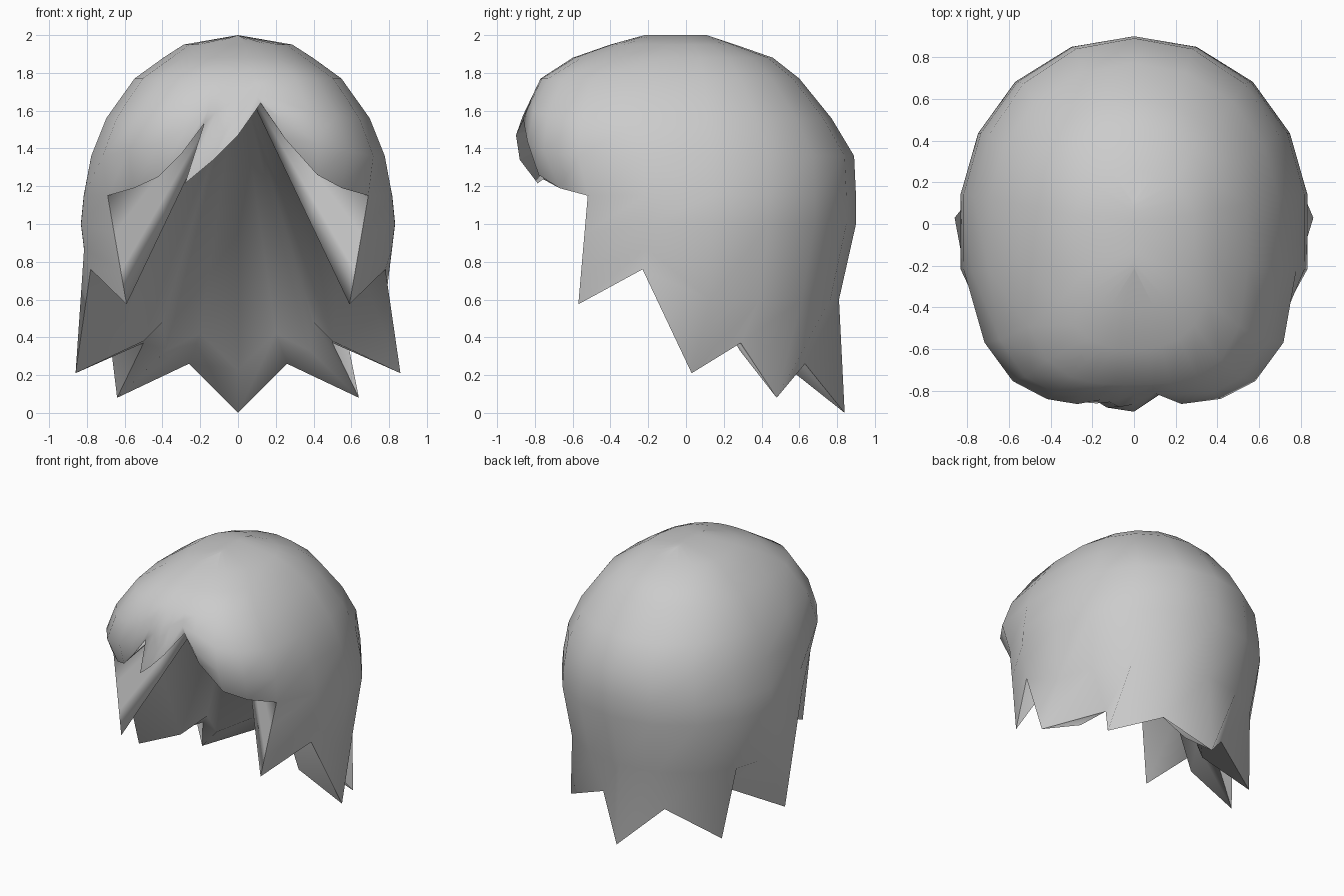
import bpy, bmesh
from mathutils import Vector

if "Cube" in bpy.data.objects:
    bpy.data.objects.remove(bpy.data.objects["Cube"])

# Dome cross-sections: z, half width, back y, front y
RINGS = [(2.0, 0, .11, -.22), (1.95, .29, .26, -.40), (1.88, .40, .46, -.60),
         (1.77, .55, .60, -.77), (1.56, .70, .77, -.87), (1.36, .78, .89, -.89),
         (1.15, .825, .90, -.87), (1.0, .84, .90, -.86), (.6, .79, .81, -.8)]


def ring_point(d, z):
    """Point on the dome at height z in the direction of outline point d."""
    p = 2.1 if d[1] > 0 else (3.2 if 1.2 < z < 1.8 else 2.6)
    c, s = d[0] / .83, d[1] / .9
    n = (abs(c) ** p + abs(s) ** p) ** (1 / p)
    c, s = c / n, s / n
    for a, b in zip(RINGS, RINGS[1:]):
        if z >= b[0]:
            break
    t = (a[0] - z) / (a[0] - b[0])
    w, yb, yf = (a[i] + (b[i] - a[i]) * t for i in (1, 2, 3))
    return Vector((w * c, (yb if s > 0 else -yf) * s, z))


def flip(p):
    return Vector((-p[0], p[1], p[2]))


TOP = [2.0, 1.95, 1.88, 1.77]
CORNER = Vector((.69, -.52, 1.15))
TIP = Vector((.59, -.57, .575))
APEX = Vector((0, -.02, 1.81))

# Back and side hair, back to front: outline direction, hem point, underside point
strands = [((0, .9), (0, .84, .0), (0, .55, .23)),
           ((.30, .86), (.26, .63, .26), (.2, .46, .42)),
           ((.57, .69), (.64, .48, .08), (.38, .285, .33)),
           ((.73, .43), (.50, .29, .37), (.40, .2, .48)),
           ((.82, .14), (.86, .03, .21), (.50, .02, .38)),
           ((.83, -.23), (.78, -.23, .76), (.56, -.17, .98)),
           ((.69, -.52), TIP, TIP.lerp(APEX, .35))]
half, half_under = [], []
for d, hem, under in strands:
    hem = Vector(hem)
    col = [ring_point(d, z) for z in TOP + [1.56, 1.36, 1.15]]
    if hem == TIP:
        col[-1] = CORNER.copy()
        col += [CORNER.lerp(TIP, .35), CORNER.lerp(TIP, .7)]
    elif hem.z > .6:
        col += [ring_point(d, 1.0), ring_point(d, .87)]
    else:
        col += [ring_point(d, 1.0), ring_point(d, .6)]
    half.append(col + [hem])
    half_under.append([hem, Vector(under), APEX])


def mirrored(cols):
    return [[flip(p) for p in c] for c in reversed(cols[1:])] + cols


# Fringe: hem points from right to left, optional direction for the overlapping lock
fringe_hem = [((.69, -.52, 1.15), None), ((.55, -.67, 1.19), None),
              ((.42, -.78, 1.26), None), ((.25, -.83, 1.45), None),
              ((.12, -.82, 1.64), None), ((0, -.90, 1.47), None),
              ((-.13, -.88, 1.34), (-.08, -.89)), ((-.28, -.785, 1.215), (-.14, -.88)),
              ((-.18, -.86, 1.53), (-.19, -.87)), ((-.30, -.85, 1.37), None),
              ((-.42, -.78, 1.25), None), ((-.55, -.67, 1.19), None),
              ((-.69, -.52, 1.15), None)]
fringe, fringe_under = [], []
for hem, d in fringe_hem:
    d = d or hem[:2]
    low = 1.5 if hem[0] == -.28 else hem[2]
    zs = [1.77 - (1.77 - low) * f for f in (.21 / .62, .41 / .62)]
    fringe.append([ring_point(d, z) for z in TOP + zs] + [Vector(hem)])
    fringe_under.append([Vector(hem), Vector(hem).lerp(APEX, .35), APEX])

# Side edges of the front locks, run inward to the same point
side = [[p, p.lerp(APEX, .35), APEX] for p in half[-1][6:]]
side_left = [[flip(p) for p in c] for c in side]


def make_part(name, grids):
    bm = bmesh.new()
    for cols in grids:
        vs = [[bm.verts.new(p) for p in col] for col in cols]
        for a, b in zip(vs, vs[1:]):
            for i in range(len(a) - 1):
                bm.faces.new((a[i], a[i + 1], b[i + 1], b[i]))
    bmesh.ops.remove_doubles(bm, verts=bm.verts, dist=.002)
    bmesh.ops.recalc_face_normals(bm, faces=bm.faces)
    for f in bm.faces:
        f.smooth = True
    me = bpy.data.meshes.new(name)
    bm.to_mesh(me)
    bm.free()
    bpy.context.collection.objects.link(bpy.data.objects.new(name, me))


make_part("hair_shell", [mirrored(half), fringe])
make_part("hair_underside", [mirrored(half_under), fringe_under, side, side_left])
